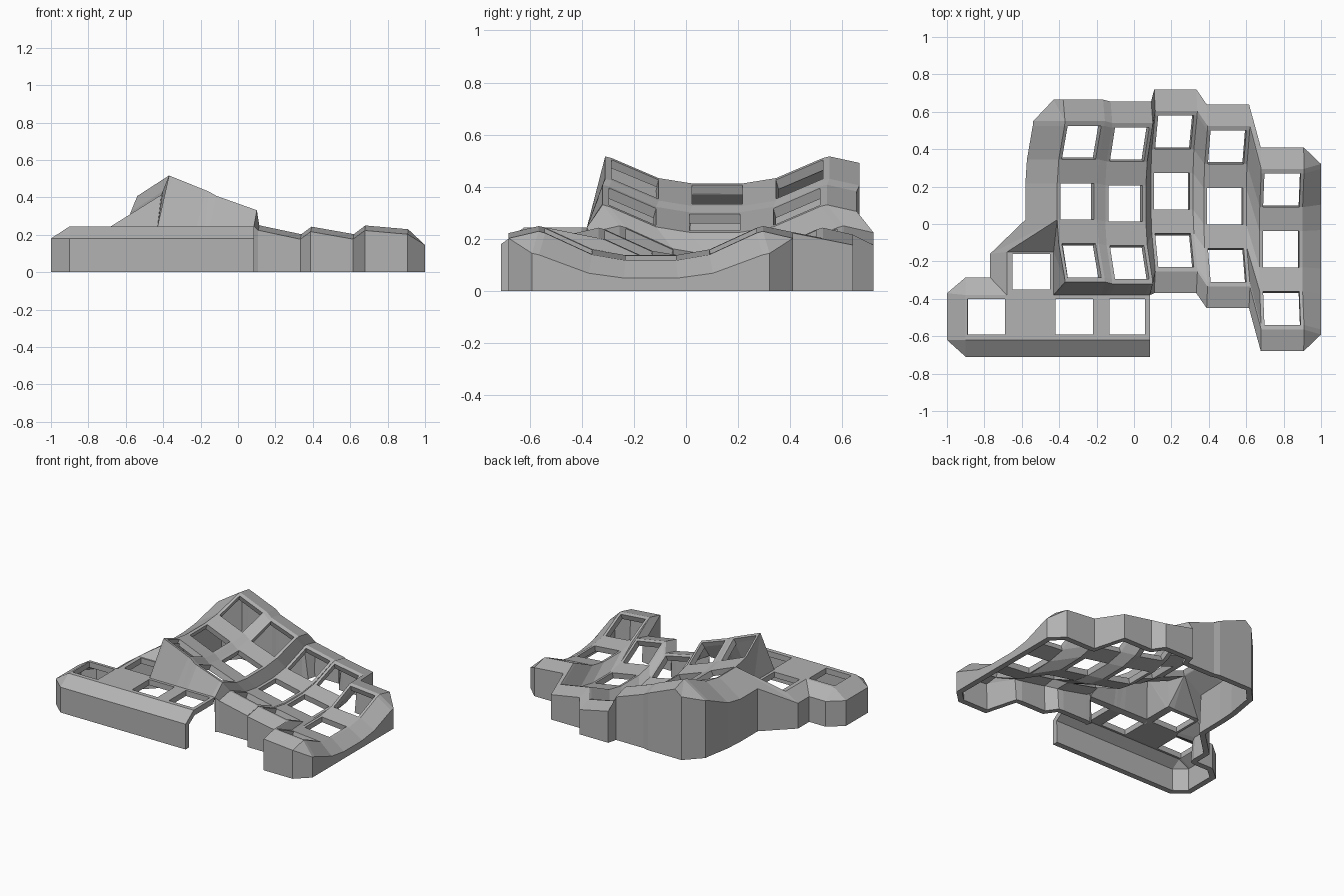
import bpy, bmesh
from math import sin, cos, radians
from mathutils import Vector

cube = bpy.data.objects.get("Cube")
if cube:
    bpy.data.objects.remove(cube, do_unlink=True)

bm = bmesh.new()


def face(*points):
    bm.faces.new([bm.verts.new(p) for p in points])


def ground(p):
    return Vector((p[0], p[1], 0))


def wall(a, b):
    face(a, b, ground(b), ground(a))


def fan(tip, points):
    for a, b in zip(points, points[1:]):
        face(tip, a, b)


def bevel_strip(inner, start, end):
    """Sloping band from a plate edge to the rim, with the wall under it."""
    start, end = Vector(start), Vector(end)
    length = (inner[-1] - inner[0]).length
    outer = [start.lerp(end, (p - inner[0]).length / length) for p in inner]
    for i in range(len(inner) - 1):
        face(inner[i], inner[i + 1], outer[i + 1], outer[i])
        wall(outer[i], outer[i + 1])


# Shared curve of a key column: distance along it and rise
half_curve = [(0.097, 0), (0.225, 0.022), (0.405, 0.105), (0.43, 0.112), (0.545, 0.085)]
curve = [(-s, h) for s, h in reversed(half_curve)] + half_curve
EDGE, HOLE = 0.115, 0.097
THUMB_Z, RIM_Z, STEP_Y = 0.245, 0.18, -0.38

# Column centre x, y, z and sideways tilt in degrees
columns = [
    (-0.304, 0.12, 0.37, 22),
    (-0.045, 0.11, 0.264, 19.5),
    (0.203, 0.175, 0.117, 12),
    (0.487, 0.095, 0.113, 10),
    (0.785, -0.135, 0.128, 5),
]
foot_x = [-0.43, -0.42, -0.22, -0.175, -0.15, -0.13, 0.06, 0.085]

# Lengthwise lines of the key well
lines = []
for x, y, z, tilt in columns:
    t = radians(tilt)
    across, up = Vector((cos(t), 0, -sin(t))), Vector((sin(t), 0, cos(t)))
    for u in (-EDGE, -HOLE, HOLE, EDGE):
        pts = [Vector((x, y + s, z)) + across * u + up * h for s, h in curve]
        if len(lines) < len(foot_x):
            pts[0] = Vector((foot_x[len(lines)], STEP_Y, THUMB_Z))
        lines.append([ground(pts[0])] + pts + [ground(pts[-1])])

# Key well with square openings
for i in range(len(lines) - 1):
    a, b = lines[i], lines[i + 1]
    for j in range(len(a) - 1):
        is_hole = i % 4 == 1 and j in (3, 5, 7)
        over_thumb = j == 0 and i < 7
        if not is_hole and not over_thumb:
            face(a[j], b[j], b[j + 1], a[j + 1])

# Right-hand edge in the drawing plane (+x): bevel, corners and wall
last = lines[-1]
cy = columns[-1][1]
side = {j: Vector((1, cy + curve[j - 1][0] * 1.06, 0.05 + curve[j - 1][1] * 0.85))
        for j in range(2, 10)}
for j in range(2, 9):
    face(last[j], last[j + 1], side[j + 1], side[j])
    wall(side[j], side[j + 1])
for peak, rim in ((2, 1), (9, 10)):
    face(last[peak], side[peak], last[rim])
    wall(side[peak], last[rim])

# Inner flange (-x) beside the tallest column
first = lines[0]
flange = {j: first[j] + Vector((-0.17, 0, -0.11)) for j in range(5, 10)}
for j in range(5, 9):
    face(first[j], first[j + 1], flange[j + 1], flange[j])
    wall(flange[j], flange[j + 1])
corner = Vector((-0.43, 0.665, 0.45))
face(first[9], first[10], corner)
face(first[9], corner, flange[9])
wall(flange[9], corner)
wall(corner, first[10])

# Thumb plate with four openings
xs = [-0.9, -0.89, -0.69, -0.68, -0.65, -0.45] + foot_x
ys = [-0.62, -0.59, -0.40, STEP_Y, -0.35, -0.16, -0.15]
thumb_holes = [(-0.89, -0.69, -0.59, -0.40), (-0.42, -0.22, -0.59, -0.40),
               (-0.13, 0.06, -0.59, -0.40), (-0.65, -0.45, -0.35, -0.16)]


def plate(x, y):
    return Vector((x, y, THUMB_Z))


for x0, x1 in zip(xs, xs[1:]):
    for y0, y1 in zip(ys, ys[1:]):
        mx, my = (x0 + x1) / 2, (y0 + y1) / 2
        inside = my < STEP_Y or -0.68 < mx < -0.43
        opened = any(a < mx < b and c < my < d for a, b, c, d in thumb_holes)
        if inside and not opened:
            face(plate(x0, y0), plate(x1, y0), plate(x1, y1), plate(x0, y1))

# Thumb rim: front, outer end, back and upper side
front = [plate(x, ys[0]) for x in xs]
outer_end = [plate(xs[0], y) for y in ys[:4]]
back = [plate(x, STEP_Y) for x in xs[:4]]
upper = [plate(xs[3], y) for y in ys[3:]]
r_front, r_end = (-0.9, -0.71, RIM_Z), (-1, -0.62, RIM_Z)
r_end_back, r_back = (-1, -0.37, RIM_Z), (-0.9, -0.285, RIM_Z)
r_notch, r_top = (-0.77, -0.285, RIM_Z), (-0.77, -0.16, RIM_Z)
bevel_strip(front, r_front, (0.085, -0.71, RIM_Z))
bevel_strip(outer_end, r_end, r_end_back)
bevel_strip(back, r_back, r_notch)
bevel_strip(upper, r_notch, r_top)
for tip, a, b in ((front[0], r_front, r_end), (back[0], r_end_back, r_back)):
    face(tip, a, b)
    wall(a, b)

# Steep faces joining the thumb plate to the key well
face(first[5], flange[5], r_top)
face(first[5], r_top, upper[-1])
wall(flange[5], r_top)
fan(first[5], [plate(x, ys[-1]) for x in xs[3:7]])
inner_side = [plate(xs[6], y) for y in reversed(ys[3:])]
fan(inner_side[0], [first[j] for j in (5, 4, 3, 2)])
fan(first[2], inner_side)

# Weld the skin, face it outward and give it thickness
bmesh.ops.remove_doubles(bm, verts=bm.verts, dist=0.001)
bmesh.ops.recalc_face_normals(bm, faces=bm.faces)
bm.normal_update()
if sum(f.normal.z * f.calc_area() for f in bm.faces) < 0:
    bmesh.ops.reverse_faces(bm, faces=bm.faces)

mesh = bpy.data.meshes.new("keyboard_case")
bm.to_mesh(mesh)
bm.free()
case = bpy.data.objects.new("keyboard_case", mesh)
bpy.context.collection.objects.link(case)
shell = case.modifiers.new("shell_thickness", "SOLIDIFY")
shell.thickness = 0.04
shell.offset = -1

grey = bpy.data.materials.new("plain_grey")
grey.use_nodes = True
colour = (0.45, 0.45, 0.45, 1)
grey.diffuse_color = colour
grey.node_tree.nodes["Principled BSDF"].inputs["Base Color"].default_value = colour
mesh.materials.append(grey)
